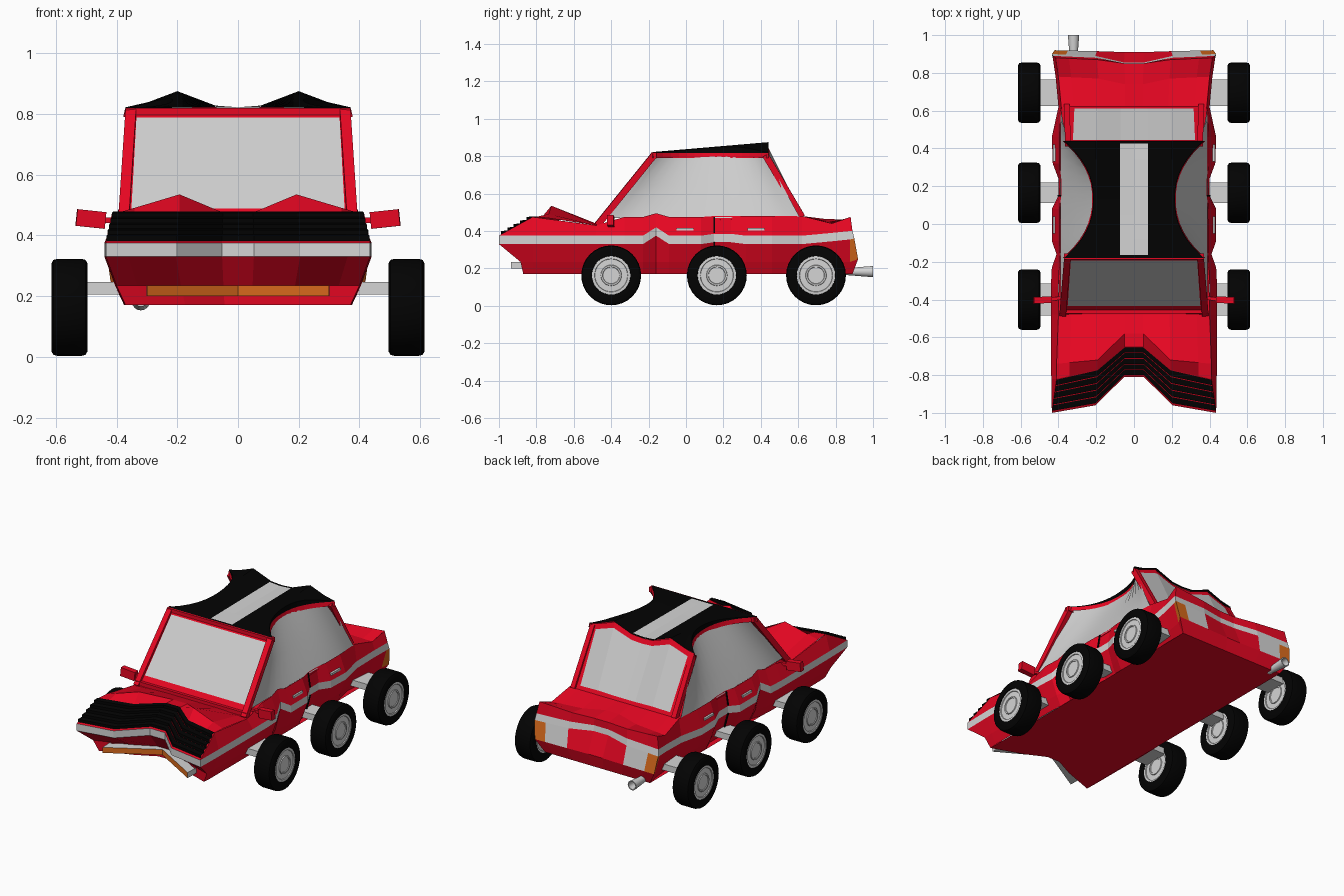
import bpy, bmesh, math
from mathutils import Vector, Matrix

old = bpy.data.objects.get("Cube")
if old:
    bpy.data.objects.remove(old)

RED, BLACK, SILVER, GLASS, ORANGE = range(5)
MATS = []
for label, rgb in (("red paint", (0.8, 0.002, 0.016)), ("black trim", (0.0008, 0.0008, 0.0008)),
                   ("silver trim", (0.66, 0.66, 0.66)), ("grey glass", (0.61, 0.61, 0.61)),
                   ("orange lens", (0.72, 0.15, 0.012))):
    m = bpy.data.materials.new(label)
    m.use_nodes = True
    m.diffuse_color = (*rgb, 1)
    m.node_tree.nodes["Principled BSDF"].inputs["Base Color"].default_value = (*rgb, 1)
    MATS.append(m)


def lerp(a, b, t):
    return a + (b - a) * t


def make(name, bm):
    mesh = bpy.data.meshes.new(name)
    bm.to_mesh(mesh)
    bm.free()
    for m in MATS:
        mesh.materials.append(m)
    ob = bpy.data.objects.new(name, mesh)
    bpy.context.collection.objects.link(ob)
    return ob


def grid(name, rows, rule, closed=False, ref=(0, 0, 0.4), smooth=False):
    """Skin rows of points, mirrored in x; rule(i, j) gives the colour."""
    bm = bmesh.new()
    for s in (1, -1):
        vs = [[bm.verts.new((s * x, y, z)) for x, y, z in row] for row in rows]
        faces = []
        for i in range(len(rows) if closed else len(rows) - 1):
            a, b = vs[i], vs[(i + 1) % len(rows)]
            for j in range(len(a) - 1):
                f = bm.faces.new((a[j], a[j + 1], b[j + 1], b[j]))
                f.material_index = rule(i, j)
                f.smooth = smooth
                faces.append(f)
        bm.normal_update()
        out = sum(f.normal.dot(f.calc_center_median() - Vector((s * ref[0], ref[1], ref[2])))
                  * f.calc_area() for f in faces)
        if out < 0:
            bmesh.ops.reverse_faces(bm, faces=faces)
    bmesh.ops.remove_doubles(bm, verts=bm.verts, dist=0.0004)
    return make(name, bm)


def beams(name, pairs, width, depth, color):
    """Square bars between pairs of points, each mirrored in x."""
    bm = bmesh.new()
    for p, q in pairs:
        for s in (1, -1):
            a, b = (Vector((s * v[0], v[1], v[2])) for v in (p, q))
            rot = (b - a).to_track_quat("Z", "X").to_matrix().to_4x4()
            size = Matrix.Diagonal((width, depth, (b - a).length, 1))
            bmesh.ops.create_cube(bm, size=1, matrix=Matrix.Translation((a + b) / 2) @ rot @ size)
    for f in bm.faces:
        f.material_index = color
    return make(name, bm)


def lathe(name, profile, center, axis, color, steps=32):
    """Spin (radius, offset) points about an axis along x or y."""
    bm = bmesh.new()
    vs = [bm.verts.new((r, 0, h)) for r, h in profile]
    es = [bm.edges.new(e) for e in zip(vs, vs[1:])]
    bmesh.ops.spin(bm, geom=vs + es, cent=(0, 0, 0), axis=(0, 0, 1),
                   angle=math.tau, steps=steps, use_merge=True)
    bmesh.ops.remove_doubles(bm, verts=bm.verts, dist=0.0003)
    bmesh.ops.recalc_face_normals(bm, faces=bm.faces)
    bm.transform(Matrix.Translation(center) @ Vector(axis).to_track_quat("Z", "Y").to_matrix().to_4x4())
    for f in bm.faces:
        f.material_index = color
    ob = make(name, bm)
    bpy.ops.object.select_all(action="DESELECT")
    ob.select_set(True)
    bpy.context.view_layer.objects.active = ob
    bpy.ops.object.shade_smooth_by_angle(angle=math.radians(35))
    return ob


# Nose, hood, rear deck, tail and floor: (outer x, (y, z) at centre, at x of the ridge, at outer edge)
COLS = (0, 0.12, 0.47, 0.83, 1)
SECTIONS = (
    (0.37, (-0.735, 0.17), (-0.80, 0.17), (-0.87, 0.17)),    # chin
    (0.40, (-0.74, 0.235), (-0.81, 0.235), (-0.885, 0.235)),
    (0.435, (-0.81, 0.33), (-0.96, 0.33), (-1, 0.33)),      # nose stripe low
    (0.435, (-0.81, 0.375), (-0.96, 0.375), (-1, 0.375)),   # nose stripe high
    (0.41, (-0.65, 0.475), (-0.77, 0.475), (-0.82, 0.475)),  # grille top
    (0.41, (-0.58, 0.47), (-0.72, 0.535), (-0.74, 0.47)),   # hood ridges
    (0.40, (-0.48, 0.44), (-0.48, 0.44), (-0.48, 0.43)),    # cowl
    (0.385, (0.62, 0.48), (0.62, 0.48), (0.62, 0.48)),      # deck start
    (0.40, (0.74, 0.465), (0.77, 0.45), (0.78, 0.44)),
    (0.415, (0.85, 0.455), (0.87, 0.46), (0.88, 0.475)),    # deck lip
    (0.43, (0.85, 0.41), (0.88, 0.405), (0.89, 0.40)),       # tail stripe
    (0.435, (0.855, 0.375), (0.89, 0.365), (0.90, 0.36)),
    (0.42, (0.91, 0.25), (0.915, 0.25), (0.92, 0.25)),      # bumper
    (0.37, (0.89, 0.17), (0.89, 0.17), (0.89, 0.17)),
)
deck = []
for w, mid, ridge, edge in SECTIONS:
    half = [lerp(r, e, 0.68) for r, e in zip(ridge, edge)]
    deck.append([(w * c, *p) for c, p in zip(COLS, (mid, mid, ridge, half, edge))])


def deck_color(i, j):
    if i in (2, 10):
        return SILVER
    if i == 11 and j >= 2:
        return SILVER if j == 2 else ORANGE
    return RED


grid("body_shell", deck, deck_color, closed=True, ref=(0.2, 0, 0.3))

# Body sides: (y, half width, belt z, belt x, stripe lift)
STATIONS = ((-0.82, 0.438, 0.475, 0.41, 0), (-0.48, 0.44, 0.43, 0.40, 0),
            (-0.33, 0.44, 0.475, 0.40, 0), (-0.23, 0.435, 0.475, 0.395, 0), (-0.16, 0.41, 0.495, 0.39, 0.045),
            (-0.09, 0.435, 0.475, 0.395, 0), (0.08, 0.435, 0.475, 0.395, 0), (0.15, 0.40, 0.48, 0.385, 0.01),
            (0.24, 0.40, 0.48, 0.385, 0.01), (0.32, 0.43, 0.48, 0.395, 0), (0.46, 0.435, 0.48, 0.395, 0),
            (0.62, 0.40, 0.48, 0.385, 0), (0.78, 0.415, 0.44, 0.40, 0.015), (0.878, 0.43, 0.474, 0.415, 0.025))
side = [[row[-1] for row in deck[:4]] + [(0.435, -1, 0.376)]]
for y, w, zb, xb, up in STATIONS:
    side.append(list(zip((w - 0.065, w - 0.035, w, w, xb), (y,) * 5,
                         (0.17, 0.235, 0.33 + up, 0.375 + up, zb))))
side.append([deck[k][-1] for k in (13, 12, 11, 10, 9)])
last = len(side) - 2
grid("body_sides", side,
     lambda i, j: SILVER if j == 2 else ORANGE if (i == last and j == 1) else RED)

# Grille louvres stepping up behind the nose stripe
low, high = deck[3], deck[4]


def louvre_edge(t, lift):
    return [(lerp(p[0], q[0], t), lerp(p[1], q[1], t), lerp(p[2], q[2], t) + lift) for p, q in zip(low, high)]


for k in range(5):
    t0, t1 = 0.06 + k * 0.188, 0.06 + (k + 0.87) * 0.188
    grid(f"grille_slat_{k + 1}", [louvre_edge(t0, 0.001), louvre_edge(t0, 0.018),
                                  louvre_edge(t1, 0.006), louvre_edge(t1, 0.001)], lambda i, j: BLACK)

# V-shaped front spoiler strip under the nose, with closed ends
lip = ((0, -0.76), (0.3, -0.935), (0.302, -0.87))
grid("front_spoiler", [[(x, y + d, z) for x, y in lip] for d, z in
                       ((0.07, 0.2), (0, 0.2), (0, 0.235), (0.07, 0.235))],
     lambda i, j: ORANGE if i == 1 and j == 0 else SILVER, closed=True, ref=(0.15, -0.8, 0.217))


# Roof: hourglass outline with two ridges rising to the rear and a black skirt
def waist(y):
    return 0.215 + 0.155 * min(1, abs((y - 0.13) / 0.31)) ** 2.3


def roof_z(x, y):
    return 0.822 + 0.053 * max(0, 1 - abs(x - 0.2) / 0.14) * (y + 0.18) / 0.62


roof_y = [-0.18, -0.165] + [lerp(-0.165, 0.425, k / 14) for k in range(1, 15)] + [0.44]
roof = []
for y in roof_y:
    e = waist(y)
    xs = (0, 0.075, 0.2, lerp(0.2, e, 0.6), e)
    roof.append([(x, y, roof_z(x, y)) for x in xs] + [(e + 0.002, y, 0.815)])
grid("roof_panel", roof, lambda i, j: SILVER if j == 0 and 0 < i < len(roof) - 2 else BLACK)
rail = [[(waist(y) + 0.002, y, 0.817), (waist(y) + 0.008, y, 0.79)] for y in roof_y]
grid("roof_rails", rail, lambda i, j: RED)

# Side windows curving in to the roof waist
glass = []
for k in range(17):
    u = k / 16
    y0, y1 = lerp(-0.44, 0.61, u), lerp(-0.17, 0.425, u)
    glass.append([(lerp(0.388, waist(y1), v), lerp(y0, y1, v), lerp(0.47, 0.81, v)) for v in (0, 0.5, 1)])
grid("side_windows", glass, lambda i, j: GLASS, smooth=True)

# Windscreen and rear window, red along the border
screen = [[(lerp(0.385, 0.362, v) * c, lerp(-0.48, -0.172, v), lerp(0.43, 0.815, v)) for c in (0, 0.5, 0.92, 1)]
          for v in (0, 0.15, 0.93, 1)]
grid("windscreen", screen, lambda i, j: GLASS if i == 1 and j < 2 else RED)
rear = []
for v in (0, 0.07, 0.92, 1):
    rear.append([(lerp(0.35, 0.36, v) * c, lerp(0.625, 0.43, v),
                  lerp(0.475, roof_z(0.36 * c, 0.43) - 0.006, v)) for c in (0, 0.2, 0.55, 0.9, 1)])
grid("rear_window", rear, lambda i, j: GLASS if i == 1 and j < 3 else RED)
beams("windscreen_pillars", [((0.377, -0.475, 0.43), (0.352, -0.172, 0.805))], 0.035, 0.035, RED)
beams("rear_pillars", [((0.355, 0.62, 0.475), (0.35, 0.425, 0.805))], 0.035, 0.03, RED)
beams("windscreen_header", [((0, -0.172, 0.804), (0.37, -0.172, 0.804))], 0.03, 0.03, RED)
beams("windscreen_sill", [((0, -0.46, 0.445), (0.39, -0.46, 0.445))], 0.03, 0.03, RED)

# Door seams, handles and mirrors
beams("door_seams", [((0.372, 0.15, 0.23), (0.402, 0.15, 0.34)), ((0.402, 0.15, 0.39), (0.388, 0.15, 0.475))],
      0.008, 0.008, BLACK)
beams("door_handles", [((0.422, -0.05, 0.41), (0.422, 0.04, 0.41)), ((0.422, 0.33, 0.41), (0.422, 0.42, 0.41))],
      0.014, 0.014, SILVER)
beams("mirror_arms", [((0.37, -0.39, 0.45), (0.45, -0.4, 0.45))], 0.018, 0.018, RED)
beams("mirrors", [((0.437, -0.4, 0.449), (0.532, -0.405, 0.459))], 0.055, 0.035, RED)

# Six wheels with shallow ringed hubs on both faces, on flat axle plates
TYRE = ((0.1, -0.06), (0.144, -0.06), (0.156, -0.053), (0.16, -0.04), (0.16, 0.04),
        (0.156, 0.053), (0.144, 0.06), (0.104, 0.06), (0.1, 0.04))
FACE = ((0.103, 0.056), (0.089, 0.057), (0.087, 0.052), (0.056, 0.053),
        (0.054, 0.058), (0.046, 0.058), (0.044, 0.054), (0, 0.054))
HUB = [(r, -h) for r, h in reversed(FACE)] + list(FACE)
for place, y, span in (("front", -0.4, 0.17), ("middle", 0.165, 0.11), ("rear", 0.695, 0.14)):
    for label, s in (("left", 1), ("right", -1)):
        spot = (s * 0.555, y, 0.163)
        lathe(f"{place}_{label}_tyre", TYRE, spot, (s, 0, 0), BLACK)
        lathe(f"{place}_{label}_hub", HUB, spot, (s, 0, 0), SILVER)
    beams(f"{place}_axle", [((0.3, y, 0.226), (0.52, y, 0.226))], 0.04, span, SILVER)

# Flared exhaust pipe
lathe("exhaust_pipe", ((0, 0), (0.018, 0), (0.03, 0.15), (0.024, 0.15), (0.014, 0.05), (0, 0.05)),
      (-0.32, 0.85, 0.183), (0, 1, 0), SILVER, 16)
